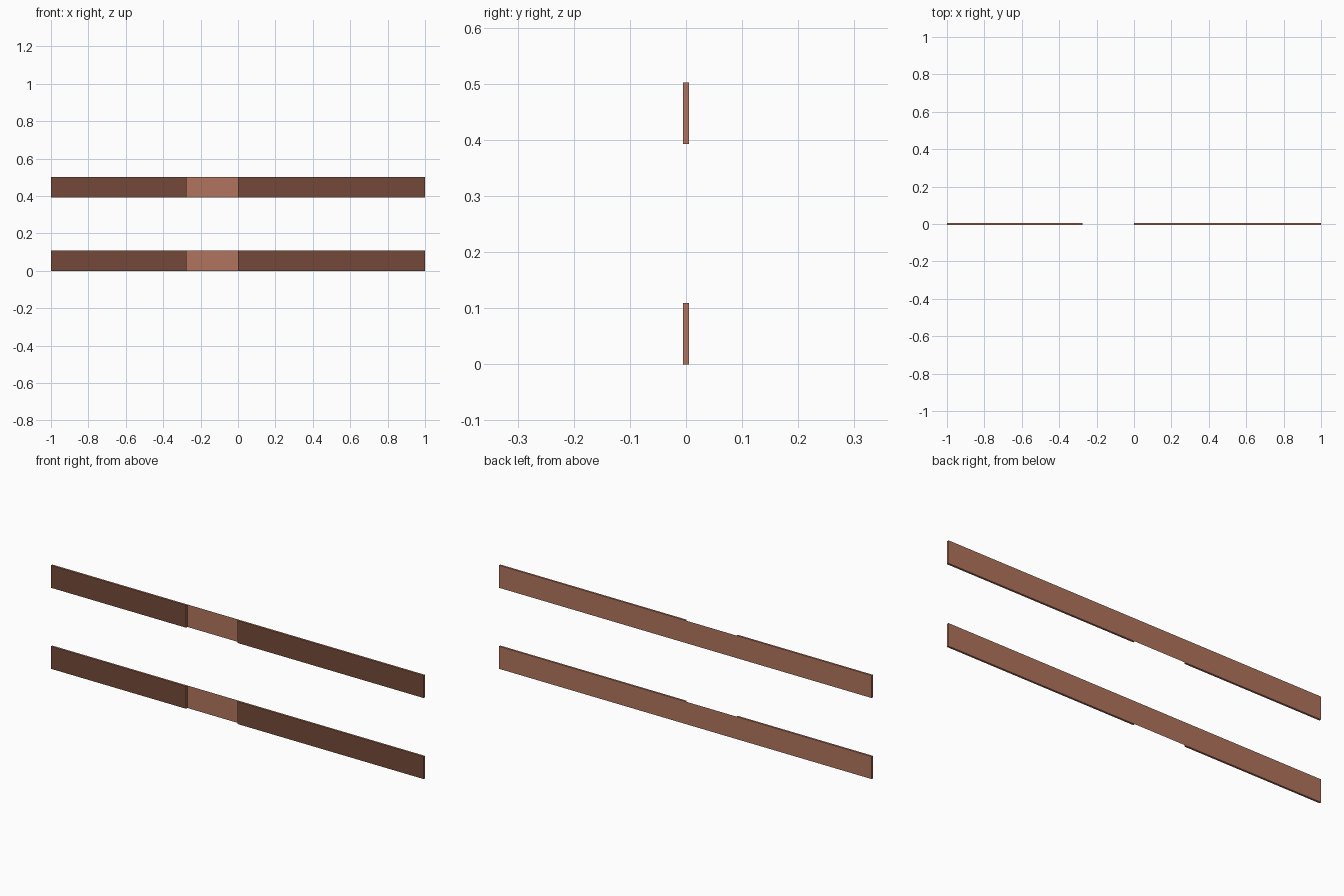
import bpy
import bmesh

if "Cube" in bpy.data.objects:
    bpy.data.objects.remove(bpy.data.objects["Cube"])


def srgb(r, g, b):
    lin = lambda c: c / 12.92 if c <= 0.04045 else ((c + 0.055) / 1.055) ** 2.4
    return (lin(r / 255), lin(g / 255), lin(b / 255), 1.0)


def material(name, colour):
    m = bpy.data.materials.new(name)
    m.diffuse_color = colour
    m.use_nodes = True
    m.node_tree.nodes["Principled BSDF"].inputs["Base Color"].default_value = m.diffuse_color
    return m


light = material("light_brown", srgb(176, 116, 93))
dark = material("dark_brown", srgb(116, 73, 56))

HALF_T = 0.005          # half thickness of a board
HEIGHT = 0.109          # board height
GAP = (-0.275, 0.0)     # recess in the front, where only the back sheet remains


def rail(name, z0):
    z1 = z0 + HEIGHT
    bm = bmesh.new()
    # full outline extruded as one board, split at the recess ends
    xs = [-1.0, GAP[0], GAP[1], 1.0]
    back = [[bm.verts.new((x, HALF_T, z)) for z in (z0, z1)] for x in xs]
    front = [[bm.verts.new((x, -HALF_T, z)) for z in (z0, z1)] for x in xs]
    for i in range(3):
        j = i + 1
        # back sheet runs the whole length
        bm.faces.new((back[j][0], back[i][0], back[i][1], back[j][1]))
        if i == 1:
            continue
        # raised front panel with top, bottom and end faces
        f = bm.faces.new((front[i][0], front[j][0], front[j][1], front[i][1]))
        f.material_index = 1
        bm.faces.new((front[i][1], front[j][1], back[j][1], back[i][1]))
        bm.faces.new((front[j][0], front[i][0], back[i][0], back[j][0]))
        bm.faces.new((back[i][0], front[i][0], front[i][1], back[i][1]))
        bm.faces.new((front[j][0], back[j][0], back[j][1], front[j][1]))
    mesh = bpy.data.meshes.new(name)
    bm.to_mesh(mesh)
    bm.free()
    mesh.materials.append(light)
    mesh.materials.append(dark)
    obj = bpy.data.objects.new(name, mesh)
    bpy.context.collection.objects.link(obj)


# two parallel rails
rail("lower_rail", 0.0)
rail("upper_rail", 0.393)
